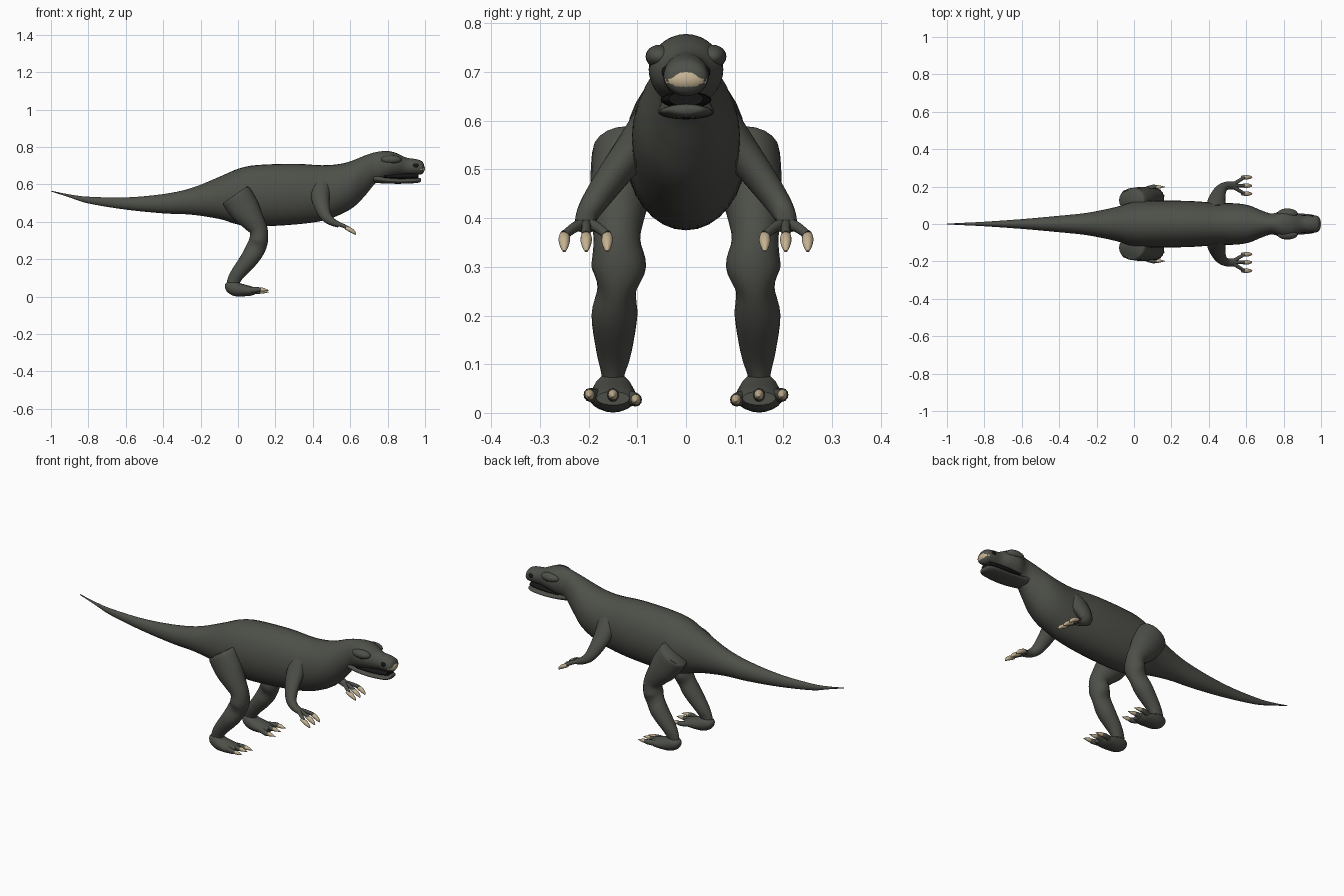
import bpy
import bmesh
import math
from mathutils import Vector

default_cube = bpy.data.objects.get("Cube")
if default_cube:
    bpy.data.objects.remove(default_cube, do_unlink=True)

UNIT = 0.01  # part tables are written in hundredths
parts = []


def make_material(name, colour):
    material = bpy.data.materials.new(name)
    material.use_nodes = True
    material.diffuse_color = (*colour, 1)
    shader = material.node_tree.nodes["Principled BSDF"]
    shader.inputs["Base Color"].default_value = (*colour, 1)
    shader.inputs["Roughness"].default_value = 0.8
    return material


hide = make_material("dark olive hide", (0.075, 0.079, 0.066))
ivory = make_material("ivory claw", (0.56, 0.45, 0.29))
black = make_material("mouth black", (0.008, 0.008, 0.008))


def finish(name, bm, material):
    """Turn a bmesh into a named object with one colour."""
    bmesh.ops.recalc_face_normals(bm, faces=bm.faces)
    mesh = bpy.data.meshes.new(name)
    bm.to_mesh(mesh)
    bm.free()
    mesh.materials.append(material)
    obj = bpy.data.objects.new(name, mesh)
    bpy.context.collection.objects.link(obj)
    parts.append(obj)
    return obj


def spline(rows, steps):
    """Resample table rows along a Catmull-Rom curve."""
    rows = [Vector(row) for row in rows]
    result = []
    for i in range(len(rows) - 1):
        b, c = rows[i], rows[i + 1]
        a = rows[i - 1] if i else b
        d = rows[i + 2] if i + 2 < len(rows) else c
        for k in range(steps):
            t = k / steps
            result.append(b + (c - a) * (t / 2)
                          + (a * 2 - b * 5 + c * 4 - d) * (t * t / 2)
                          + (b * 3 - a - c * 3 + d) * (t ** 3 / 2))
    return result + [rows[-1]]


def limb(name, rows, material, side=1, sides=20, steps=4, upright=False):
    """Loft ellipses; each row is x, y, z, width radius, depth radius."""
    rings = spline(rows, steps)
    centres = [Vector((r[0], r[1] * side, r[2])) * UNIT for r in rings]
    bm = bmesh.new()
    loops = []
    for i, (row, centre) in enumerate(zip(rings, centres)):
        along = centres[min(i + 1, len(rings) - 1)] - centres[max(i - 1, 0)]
        along = Vector((1, 0, 0)) if upright else along.normalized()
        depth = along.cross(Vector((0, 1, 0))).normalized()
        across = depth.cross(along)
        loop = []
        for k in range(sides):
            a = math.tau * k / sides
            offset = across * math.cos(a) * row[3] + depth * math.sin(a) * row[4]
            loop.append(bm.verts.new(centre + offset * UNIT))
        loops.append(loop)
    for low, high in zip(loops, loops[1:]):
        for k in range(sides):
            n = (k + 1) % sides
            bm.faces.new((low[k], low[n], high[n], high[k]))
    bm.faces.new(loops[0])
    bm.faces.new(loops[-1])
    return finish(name, bm, material)


def trunk(name, rows, material, sides=32):
    """Loft along x; each row is x, bottom, top, half width."""
    table = [(x, 0, (low + top) / 2, w, (top - low) / 2) for x, low, top, w in rows]
    return limb(name, table, material, sides=sides, upright=True)


def ball(name, centre, radii, material):
    bm = bmesh.new()
    bmesh.ops.create_uvsphere(bm, u_segments=20, v_segments=12, radius=UNIT)
    bmesh.ops.scale(bm, vec=radii, verts=bm.verts)
    bmesh.ops.translate(bm, vec=Vector(centre) * UNIT, verts=bm.verts)
    return finish(name, bm, material)


# Tail, torso, neck and upper head in one skin
trunk("body", [
    (-100, 56.2, 56.6, .2), (-90, 53, 54.6, .7), (-80, 49.8, 53.4, 1.2),
    (-60, 46.5, 53, 2.6), (-40, 44.5, 54.8, 4.4), (-25, 43.8, 58, 6),
    (-10, 41.5, 64, 9), (0, 38.5, 68.3, 11.9), (10, 37.5, 70.3, 12.5),
    (30, 38.5, 71, 12.3), (45, 40.5, 70.2, 11.2), (55, 44, 71, 11),
    (62, 48, 73, 9.8), (68, 54, 75.5, 7.3), (74, 61, 77.3, 5.6),
    (80, 63, 77.8, 7.6), (85, 64.3, 76.6, 7), (90, 64.8, 74.3, 4.7),
    (95, 65, 73.5, 4.7), (98.3, 65.5, 72.4, 4.2), (99.5, 67, 70.5, 2.5)], hide)

# Lower jaw with the dark mouth above it
trunk("lower_jaw", [
    (72.5, 60.8, 66, 5), (78, 60.5, 64.2, 5.6), (86, 60.3, 63.2, 5.7),
    (94, 60.6, 63.4, 5.2), (97, 61, 63.4, 3.8), (97.8, 61.6, 63, 2.5)], hide)
trunk("mouth", [
    (78, 63, 65.5, 5), (86, 62.6, 66, 5.2), (93, 62.8, 66, 4.5),
    (96.5, 63, 66, 3.5)], black)

# Pale snout tip
ball("snout_tip", (97.5, 0, 68.5), (2.5, 4.4, 2.6), ivory)

for label, side in (("left", 1), ("right", -1)):
    # Face details
    ball(label + "_brow", (82, side * 5.5, 73.2), (5.5, 2.8, 2.4), hide)
    ball(label + "_eye", (82.5, side * 6.6, 71.2), (1.8, .9, .9), black)
    ball(label + "_nostril", (95, side * 4.2, 70), (1.6, .8, 1.2), black)

    # Hind leg from the flat-topped thigh to the ankle
    limb(label + "_thigh", [
        (-1.5, 12.5, 54.5, 5.8, 7.6), (-.5, 12.6, 53, 6.7, 8.5),
        (4, 13.4, 46, 6.3, 8), (8, 14, 40.5, 5.5, 6.2),
        (11, 14.2, 35.5, 4.8, 4.9), (11, 13.8, 30, 5.6, 5),
        (9.3, 14.2, 25.5, 4, 5.2), (6, 14.7, 20, 4.7, 4.8),
        (0, 14.8, 12.5, 3.6, 3.8), (-2.5, 15, 8, 2.4, 3.4),
        (-3, 15, 5, 2.2, 3)], hide, side)

    # Foot and its three toes
    limb(label + "_foot", [
        (-7, 15, 5.6, 1, 1), (-5.5, 15, 5, 2.8, 2.8), (-2, 15, 4.3, 4, 4),
        (2, 15, 3.5, 4.7, 3.4), (7, 15, 3, 4.8, 2.5), (10, 15, 3, 3.4, 1.4)],
        hide, side, upright=True)
    for toe, y, z in (("inner", 10.3, 2.7), ("middle", 15, 3.7), ("outer", 19.8, 3.7)):
        near = 15 + (y - 15) * .6
        limb(f"{label}_{toe}_toe", [
            (5, near, 3.3, 1.5, 1.6), (10, y, z, 1.2, 1.4),
            (12.5, y, z, .9, 1)], hide, side, sides=12)
        limb(f"{label}_{toe}_toe_claw", [
            (11.5, y, z, .8, .9), (13, y, z, 1, 1.1),
            (16.5, y, z - .4, .1, .1)], ivory, side, sides=12)

    # Arm from shoulder to wrist
    limb(label + "_arm", [
        (45, 7, 60, 4, 5), (44, 11, 54, 3.8, 5), (45, 15.5, 48, 3.2, 4),
        (47, 19, 43, 2.6, 3), (50, 20.5, 40.2, 2.2, 2.2),
        (54, 20.5, 38.3, 2.2, 1.5)], hide, side)

    # Three fingers with long claws
    for finger, y in (("inner", 16.2), ("middle", 20.5), ("outer", 25)):
        limb(f"{label}_{finger}_finger", [
            (52, 20.5, 39, 1.3, 1.3), (55.5, (y + 20.5) / 2, 38.2, 1, 1.1),
            (59, y, 36.5, .9, 1)], hide, side, sides=12)
        limb(f"{label}_{finger}_finger_claw", [
            (57.5, y, 36.7, .9, .9), (60, y, 35.7, 1.2, 1.2),
            (62, y, 34.3, .9, .9), (63, y, 33.2, .3, .3)], ivory, side, sides=12)

# Smooth skin, with the cut ends left sharp
bpy.ops.object.select_all(action="DESELECT")
for obj in parts:
    obj.select_set(True)
bpy.context.view_layer.objects.active = parts[0]
bpy.ops.object.shade_smooth_by_angle(angle=math.radians(50))
